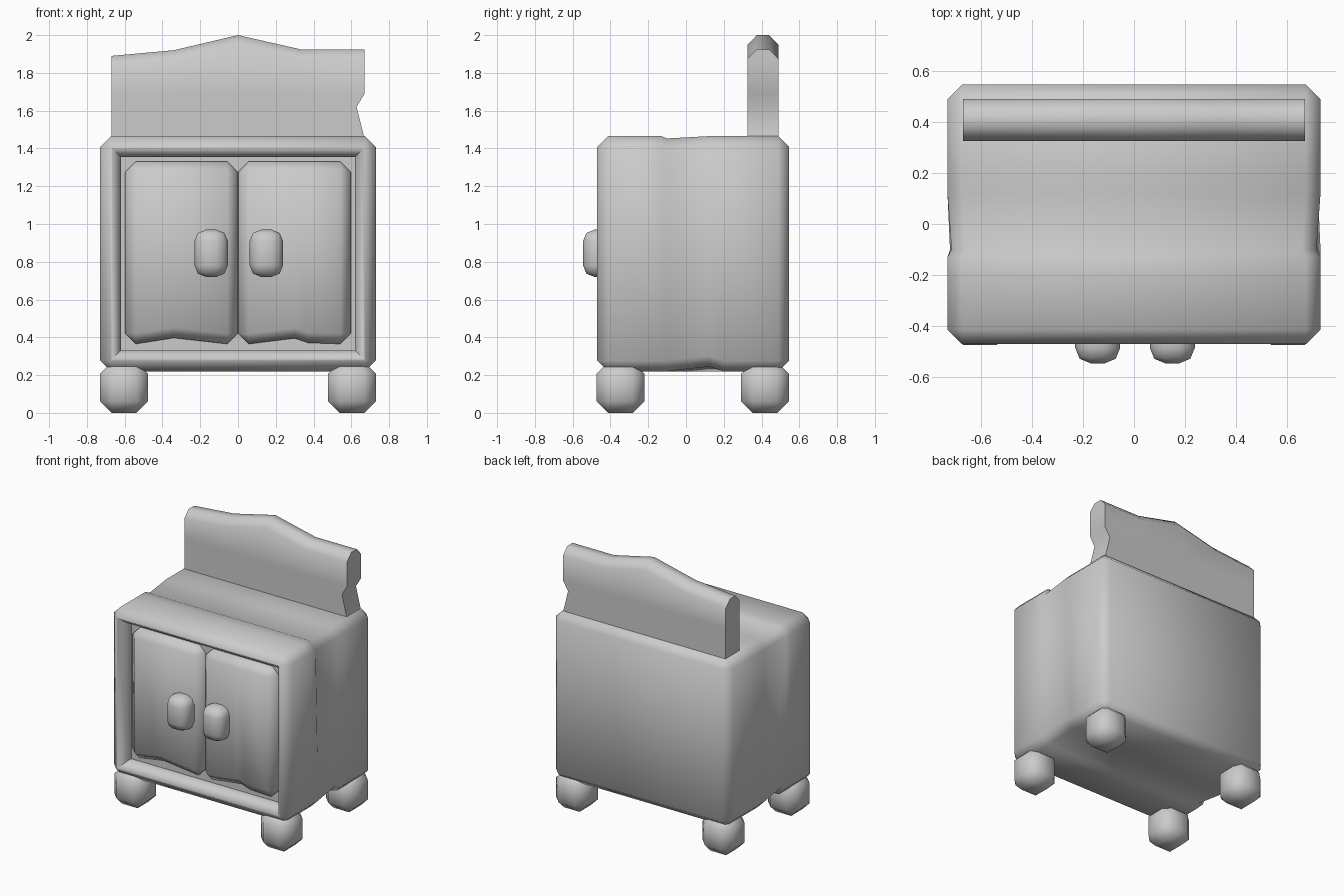
import bpy, bmesh, math
from mathutils import Vector

if "Cube" in bpy.data.objects:
    bpy.data.objects.remove(bpy.data.objects["Cube"])


def finish(name, bm, angle=60):
    bmesh.ops.recalc_face_normals(bm, faces=bm.faces)
    me = bpy.data.meshes.new(name)
    bm.to_mesh(me)
    bm.free()
    ob = bpy.data.objects.new(name, me)
    bpy.context.collection.objects.link(ob)
    bpy.ops.object.select_all(action='DESELECT')
    ob.select_set(True)
    bpy.context.view_layer.objects.active = ob
    bpy.ops.object.shade_smooth_by_angle(angle=math.radians(angle))
    return ob


def chamfer_box(lo, hi, chamfer, segments=1):
    lo, hi = Vector(lo), Vector(hi)
    bm = bmesh.new()
    bmesh.ops.create_cube(bm, size=1)
    for v in bm.verts:
        v.co = Vector([(lo[i] + hi[i]) / 2 + v.co[i] * (hi[i] - lo[i]) for i in range(3)])
    bmesh.ops.bevel(bm, geom=bm.edges[:], offset=chamfer, segments=segments,
                    profile=0.5, affect='EDGES')
    return bm


def slice_at(bm, axis, positions):
    for p in positions:
        co, no = Vector((0, 0, 0)), Vector((0, 0, 0))
        co[axis], no[axis] = p, 1
        bmesh.ops.bisect_plane(bm, geom=bm.verts[:] + bm.edges[:] + bm.faces[:],
                               plane_co=co, plane_no=no)


# Cabinet body with a bevelled front recess
bm = chamfer_box((-0.73, -0.47, 0.22), (0.73, 0.545, 1.465), 0.057)
bm.normal_update()
front = min(bm.faces, key=lambda f: f.calc_center_median().y)
for thickness, depth in ((0.012, 0), (0.063, -0.06), (0.001, -0.04)):
    bmesh.ops.inset_region(bm, faces=[front], thickness=thickness, depth=depth)
    bm.normal_update()
slice_at(bm, 1, (-0.2, -0.13, -0.1, 0.12, 0.2))
# Worn dents along the side edges
for v in bm.verts:
    x, y, z = v.co
    if abs(x) < 0.6:
        continue
    side = math.copysign(1, x)
    if abs(y + 0.1) < 0.005 and z > 1.35:
        v.co.x -= side * 0.016
        v.co.z -= 0.012
    if abs(y - (0.12 if x > 0 else -0.1)) < 0.005 and z < 0.3:
        v.co.z += 0.025
        v.co.x -= side * 0.01
finish("cabinet_body", bm)

# Doors with wavy lower edges, and their handles
for name, x0, x1, waves in (
        ("left", -0.597, -0.002, {-0.34: 0.032}),
        ("right", 0.002, 0.597, {0.3: 0.03, 0.37: 0.006})):
    bm = chamfer_box((x0, -0.44, 0.365), (x1, -0.30, 1.33), 0.055)
    slice_at(bm, 0, waves)
    for v in bm.verts:
        for wx, dz in waves.items():
            if abs(v.co.x - wx) < 0.005 and v.co.z < 0.5:
                v.co.z += dz
    finish(name + "_door", bm)
    hx = -0.142 if x0 < -0.1 else 0.15
    finish(name + "_handle",
           chamfer_box((hx - 0.088, -0.545, 0.72), (hx + 0.088, -0.36, 0.97), 0.06, 2))

# Four chunky feet
for sx, side in ((-1, "left"), (1, "right")):
    for cy, end in ((-0.347, "front"), (0.418, "back")):
        cx = sx * 0.603
        finish(f"{end}_{side}_foot",
               chamfer_box((cx - 0.127, cy - 0.127, 0), (cx + 0.127, cy + 0.127, 0.27), 0.062))

# Backboard lofted along x, with a wavy rounded top and a notch in one end
tops = ((-0.67, 1.89), (-0.34, 1.92), (0, 2.0), (0.33, 1.925), (0.67, 1.925))
bm = bmesh.new()
rings = []
for k, (x, h) in enumerate(tops):
    last = k == len(tops) - 1
    half = [(0.325, 1.45), (0.325, 1.62), (0.325, 1.69), (0.325, h - 0.052), (0.375, h)]
    pts = half + [(0.815 - y, z) for y, z in reversed(half)]
    rings.append([bm.verts.new((x - (0.042 if last and z == 1.62 else 0), y, z))
                  for y, z in pts])
for a, b in zip(rings, rings[1:]):
    for i in range(10):
        j = (i + 1) % 10
        bm.faces.new((a[i], a[j], b[j], b[i]))
for r in (rings[0], rings[-1]):
    for i in range(4):
        bm.faces.new((r[i], r[i + 1], r[8 - i], r[9 - i]))
finish("backboard", bm)
